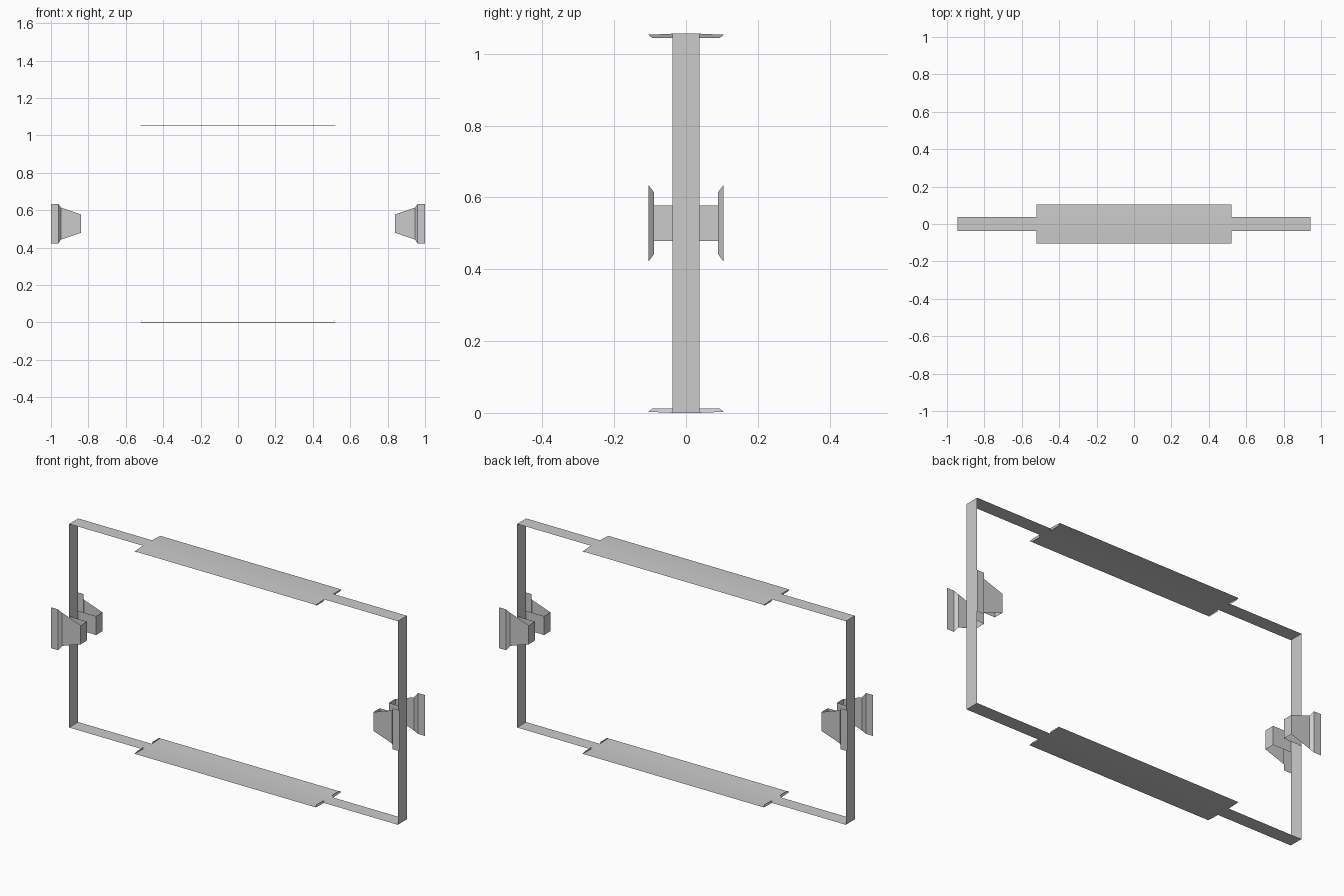
import bpy

if "Cube" in bpy.data.objects:
    bpy.data.objects.remove(bpy.data.objects["Cube"])

H = 1.056          # overall height
W, D = 0.943, 0.037  # half width and half depth of the strip frame


def add_mesh(name, verts, faces):
    mesh = bpy.data.meshes.new(name)
    mesh.from_pydata(verts, [], faces)
    mesh.update()
    ob = bpy.data.objects.new(name, mesh)
    bpy.context.collection.objects.link(ob)
    return ob


def mirror(ob, axes, centre):
    mod = ob.modifiers.new("mirror", "MIRROR")
    mod.use_axis = axes
    mod.mirror_object = centre
    mod.use_clip = False


# Mirror centre at the middle of the frame
centre = bpy.data.objects.new("mirror_centre", None)
centre.location = (0, 0, H / 2)
centre.hide_render = True
bpy.context.collection.objects.link(centre)

# Thin rectangular strip frame (top and bottom centre sections belong to the plates)
P = 0.52
side = [(P, 0), (W, 0), (W, H), (P, H)]
verts = [(x, y, z) for x, z in side for y in (-D, D)]
faces = [(2 * i, 2 * i + 1, 2 * i + 3, 2 * i + 2)[::-1] for i in range(3)]
frame = add_mesh("strip_frame", verts, faces)
mirror(frame, (True, False, False), centre)

# Wide plates, gently creased beside the strip
profile = [(-0.105, H - 0.003), (-D, H), (D, H), (0.105, H - 0.003)]
verts = [(x, y, z) for y, z in profile for x in (-P, P)]
faces = [(2 * i, 2 * i + 1, 2 * i + 3, 2 * i + 2) for i in range(3)]
plate = add_mesh("wide_plate", verts, faces)
for poly in plate.data.polygons:
    poly.use_smooth = True
mirror(plate, (False, False, True), centre)

# Short end tabs turned inwards from the plate ends
tab = add_mesh("plate_end_tab",
               [(P, D, H), (P, 0.105, H - 0.003), (P - 0.004, 0.094, H - 0.012), (P - 0.004, D, H - 0.012)],
               [(0, 3, 2, 1)])
mirror(tab, (True, True, True), centre)

# Folded side brackets: plan path with the half height at each bend
path = [(W, D, 0.049), (0.84, D, 0.049), (0.84, 0.089, 0.049),
        (0.947, 0.089, 0.086), (0.96, 0.104, 0.106), (1.0, 0.104, 0.106)]
verts = [(x, y, H / 2 + s * h) for x, y, h in path for s in (-1, 1)]
faces = [(2 * i, 2 * i + 1, 2 * i + 3, 2 * i + 2) for i in range(len(path) - 1)]
bracket = add_mesh("side_bracket", verts, faces)
mirror(bracket, (True, True, False), centre)
